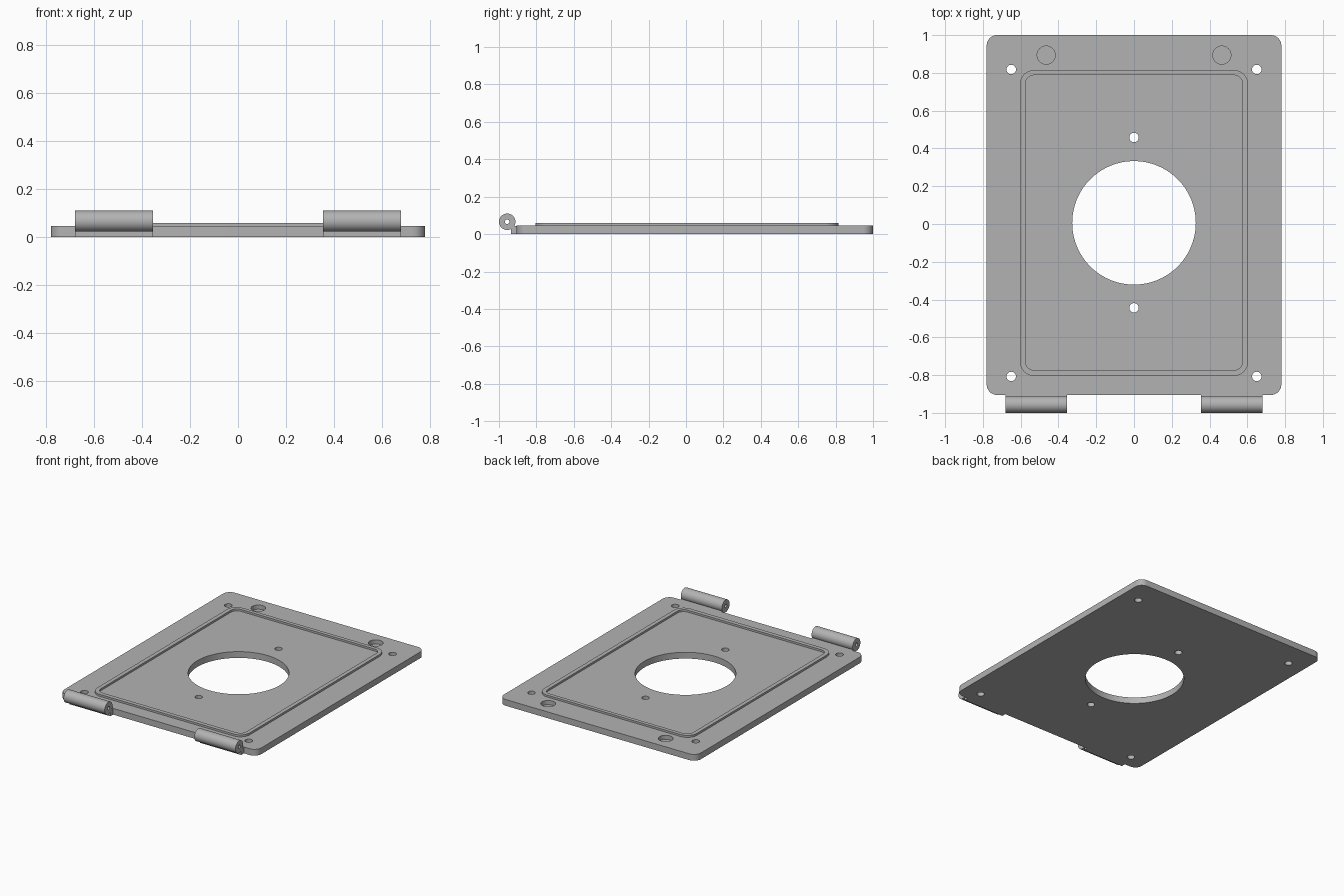
import bpy, bmesh
from math import pi, sin, cos, radians
from mathutils import Matrix, Vector

cube = bpy.data.objects.get("Cube")
if cube:
    bpy.data.objects.remove(cube, do_unlink=True)

grey = bpy.data.materials.new("plain grey")
grey.use_nodes = True
GREY = (0.45, 0.45, 0.45, 1)
grey.diffuse_color = GREY
grey.node_tree.nodes["Principled BSDF"].inputs["Base Color"].default_value = GREY


def circle(x, y, r, n=48):
    return [(x + r * cos(2 * pi * i / n), y + r * sin(2 * pi * i / n)) for i in range(n)]


def rounded_rect(x, y0, y1, r, steps=8):
    centres = [(x - r, y1 - r), (r - x, y1 - r), (r - x, y0 + r), (x - r, y0 + r)]
    return [(cx + r * cos(a), cy + r * sin(a))
            for q, (cx, cy) in enumerate(centres)
            for a in [pi / 2 * (q + i / steps) for i in range(steps + 1)]]


def prism(name, outer, z0, z1, inner=None, matrix=Matrix()):
    """Extrude an outline, or a ring when an inner outline is given."""
    bm = bmesh.new()
    loops = [[bm.verts.new((x, y, z)) for x, y in pts]
             for pts in ([outer, inner] if inner else [outer]) for z in (z0, z1)]

    def bridge(a, b):
        for i in range(len(a)):
            j = (i + 1) % len(a)
            bm.faces.new((a[i], a[j], b[j], b[i]))

    bridge(loops[0], loops[1])
    if inner:
        bridge(loops[1], loops[3])
        bridge(loops[3], loops[2])
        bridge(loops[2], loops[0])
    else:
        bm.faces.new(loops[0][::-1])
        bm.faces.new(loops[1])
    bmesh.ops.recalc_face_normals(bm, faces=bm.faces)
    bm.transform(matrix)
    mesh = bpy.data.meshes.new(name)
    bm.to_mesh(mesh)
    bm.free()
    mesh.materials.append(grey)
    obj = bpy.data.objects.new(name, mesh)
    bpy.context.collection.objects.link(obj)
    return obj


def cut(target, outline, z0):
    """Cut a hole from the plate, from height z0 upward."""
    cutter = prism("hole_cutter", outline, z0, 0.2)
    cutter.hide_render = True
    mod = target.modifiers.new("hole", 'BOOLEAN')
    mod.operation = 'DIFFERENCE'
    mod.solver = 'EXACT'
    mod.object = cutter
    bpy.context.view_layer.objects.active = target
    bpy.ops.object.modifier_apply(modifier=mod.name)
    bpy.data.objects.remove(cutter, do_unlink=True)


# Base plate with its through holes and two blind recesses
THICK = 0.045
plate = prism("base_plate", rounded_rect(0.78, -0.905, 1.0, 0.055), 0, THICK)
cut(plate, circle(0, 0.006, 0.327, 96), -0.1)
for y in (0.458, -0.444):
    cut(plate, circle(0, y, 0.025, 32), -0.1)
for side in (-1, 1):
    for y in (0.818, -0.807):
        cut(plate, circle(side * 0.65, y, 0.025, 32), -0.1)
    cut(plate, circle(side * 0.465, 0.894, 0.048), 0.015)

# Raised sealing rib
parts = [plate]
parts.append(prism("raised_rib", rounded_rect(0.604, -0.804, 0.815, 0.075), THICK - 0.002, 0.059,
                   rounded_rect(0.575, -0.774, 0.788, 0.046)))

# Hinge knuckles on the front edge, each with a small web to the plate
along_x = Matrix(((0, 0, 1), (1, 0, 0), (0, 1, 0))).to_4x4()
for side, label in ((-1, "right"), (1, "left")):
    x0, x1 = sorted((side * 0.355, side * 0.68))
    place = Matrix.Translation(Vector((0, -0.956, 0.066))) @ along_x
    parts.append(prism(label + "_hinge_knuckle", circle(0, 0, 0.044), x0, x1,
                       circle(0, 0, 0.012), place))
    web = [(-0.936, 0), (-0.9, 0), (-0.9, THICK - 0.001), (-0.922, THICK - 0.001), (-0.936, 0.03)]
    parts.append(prism(label + "_hinge_web", web, x0, x1, matrix=along_x))

# Smooth the round walls and keep the edges crisp
bpy.ops.object.select_all(action='DESELECT')
for obj in parts:
    obj.select_set(True)
bpy.context.view_layer.objects.active = plate
bpy.ops.object.shade_smooth_by_angle(angle=radians(30))
